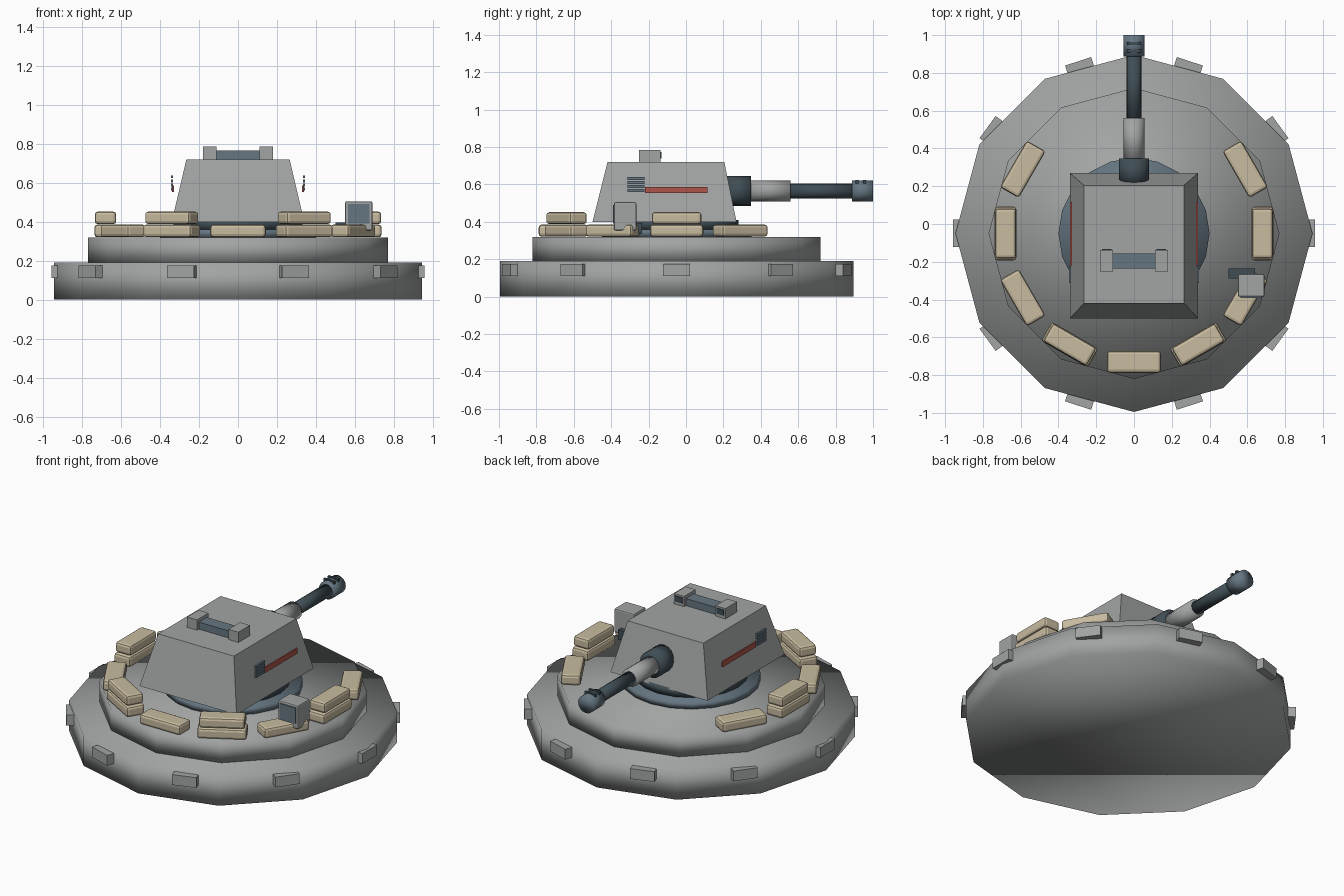
import bpy, bmesh, math
from mathutils import Matrix, Vector

if "Cube" in bpy.data.objects:
    bpy.data.objects.remove(bpy.data.objects["Cube"])


def material(name, rgb):
    m = bpy.data.materials.new(name)
    m.use_nodes = True
    m.diffuse_color = (*rgb, 1)
    m.node_tree.nodes["Principled BSDF"].inputs["Base Color"].default_value = (*rgb, 1)
    return m


GREY = material("armour_grey", (0.36, 0.37, 0.37))
SLATE = material("slate_blue", (0.13, 0.18, 0.22))
DARK = material("dark_steel", (0.05, 0.075, 0.09))
TAN = material("sand_canvas", (0.58, 0.50, 0.35))
RED = material("marking_red", (0.42, 0.09, 0.07))
CENTRE = Vector((0, -0.05, 0))


def finish(name, bm, mat, smooth=False):
    bmesh.ops.recalc_face_normals(bm, faces=bm.faces)
    for f in bm.faces:
        f.smooth = smooth
    mesh = bpy.data.meshes.new(name)
    bm.to_mesh(mesh)
    bm.free()
    ob = bpy.data.objects.new(name, mesh)
    bpy.context.collection.objects.link(ob)
    mesh.materials.append(mat)
    return ob


def box(name, size, loc, mat, turn=0.0, bevel=0.0):
    bm = bmesh.new()
    bmesh.ops.create_cube(bm, size=1, matrix=Matrix.Diagonal((*size, 1)))
    if bevel:
        bmesh.ops.bevel(bm, geom=bm.edges[:], offset=bevel, segments=2,
                        profile=0.5, affect='EDGES')
    ob = finish(name, bm, mat)
    ob.location = loc
    ob.rotation_euler.z = turn
    return ob


def disc(name, radius, z0, z1, sides, mat):
    # Upright drum around the emplacement centre
    bm = bmesh.new()
    bmesh.ops.create_cone(bm, cap_ends=True, segments=sides, radius1=radius,
                          radius2=radius, depth=z1 - z0)
    ob = finish(name, bm, mat, True)
    ob.location = CENTRE + Vector((0, 0, (z0 + z1) / 2))


def tube(name, radius, y0, y1, mat):
    # Horizontal gun section along y
    bm = bmesh.new()
    bmesh.ops.create_cone(bm, cap_ends=True, segments=16, radius1=radius,
                          radius2=radius, depth=y1 - y0,
                          matrix=Matrix.Rotation(math.pi / 2, 4, 'X'))
    ob = finish(name, bm, mat, True)
    ob.location = (0, (y0 + y1) / 2, 0.565)


def around(radius, angle, z):
    return CENTRE + Vector((radius * math.cos(angle), radius * math.sin(angle), z))


# Stepped concrete base and turret bearing
disc("base_lower", 0.945, 0, 0.19, 12, GREY)
disc("base_upper", 0.77, 0.19, 0.32, 12, GREY)
disc("turret_ring", 0.40, 0.32, 0.36, 20, SLATE)
disc("turret_bearing", 0.33, 0.36, 0.41, 20, DARK)

# Lugs around the base
for i in range(10):
    a = math.radians(36 * i)
    box("base_lug", (0.06, 0.145, 0.065), around(0.928, a, 0.143), GREY, a)

# Sandbag wall, open toward the gun, every second bag doubled
for i in range(9):
    a = math.radians(30 - 30 * i)
    box("sandbag_lower", (0.115, 0.285, 0.065), around(0.68, a, 0.353), TAN, a, 0.016)
    if i % 2:
        box("sandbag_upper", (0.11, 0.265, 0.065), around(0.68, a, 0.42), TAN, a, 0.016)

# Turret: box tapered toward the roof
bm = bmesh.new()
bmesh.ops.create_cube(bm, size=2)
for v in bm.verts:
    top = v.co.z > 0
    half_x, back, front = (0.265, -0.42, 0.205) if top else (0.34, -0.50, 0.27)
    v.co = (half_x * v.co.x, front if v.co.y > 0 else back, 0.72 if top else 0.40)
finish("turret_body", bm, GREY)

# Roof sight
box("sight_bar", (0.23, 0.08, 0.045), (0, -0.195, 0.7425), SLATE)
for s in (-1, 1):
    box("sight_block", (0.07, 0.115, 0.065), (0.145 * s, -0.195, 0.7525), GREY)
    box("sight_lens", (0.05, 0.008, 0.035), (0.145 * s, -0.136, 0.757), DARK)

    # Side markings and vent slats
    box("side_stripe", (0.009, 0.335, 0.034), (0.333 * s, -0.052, 0.57), RED)
    for k in range(4):
        box("vent_slat", (0.012, 0.09, 0.015), (0.339 * s, -0.267, 0.568 + 0.021 * k), SLATE)

# Gun
tube("gun_mantlet", 0.08, 0.21, 0.347, DARK)
tube("gun_sleeve", 0.055, 0.33, 0.56, GREY)
tube("gun_barrel", 0.039, 0.54, 0.90, DARK)
tube("gun_muzzle", 0.055, 0.888, 1.0, SLATE)
for y in (0.915, 0.955):
    box("muzzle_rib", (0.075, 0.016, 0.02), (0, y, 0.614), DARK)

# Control box with a screen, standing on the sandbags
box("control_box", (0.14, 0.12, 0.15), (0.62, -0.325, 0.43), GREY, bevel=0.008)
box("control_screen", (0.11, 0.008, 0.10), (0.62, -0.387, 0.44), SLATE)
box("control_bracket", (0.14, 0.055, 0.06), (0.57, -0.262, 0.365), DARK)
